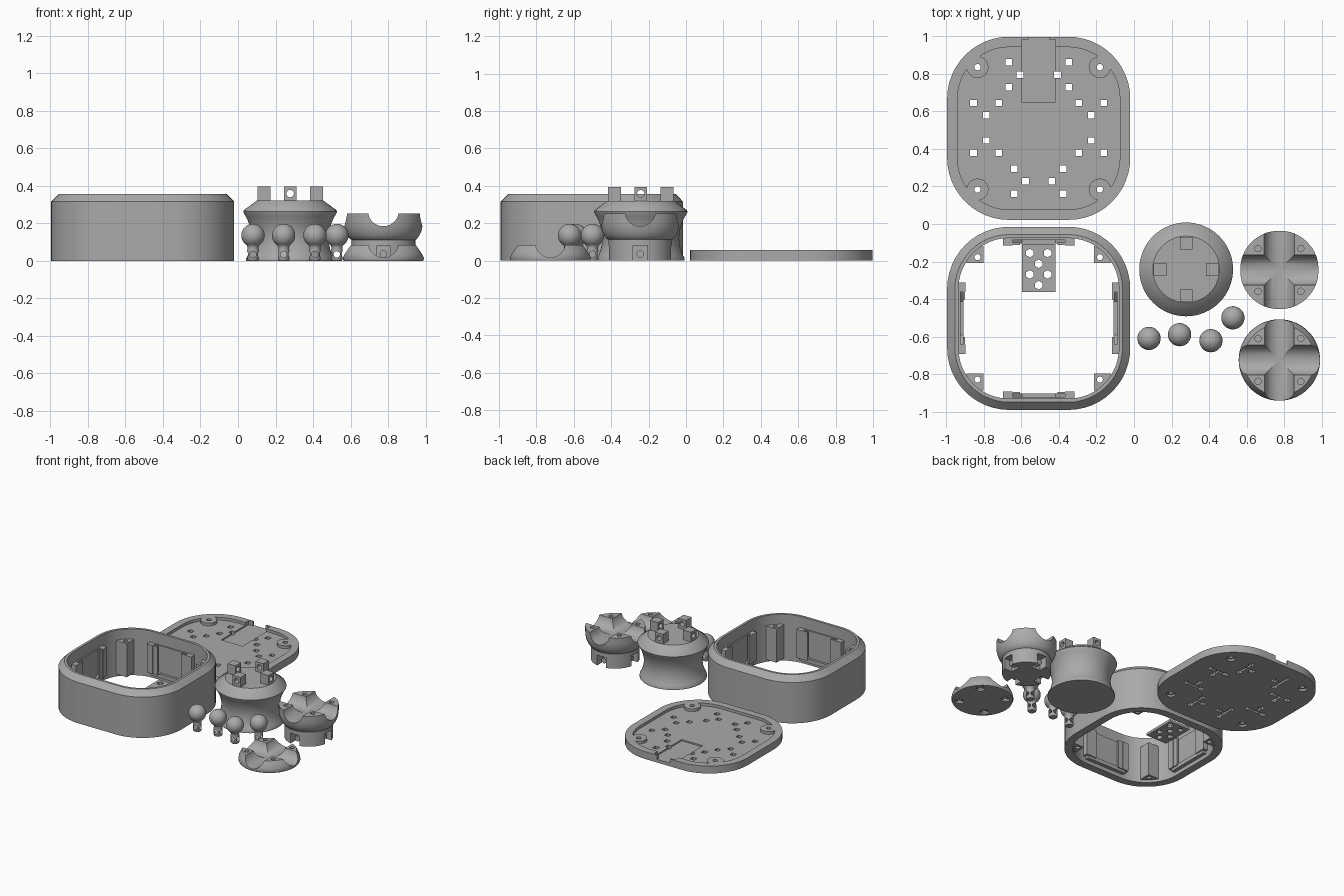
import bpy, bmesh, math
from mathutils import Matrix, Vector

cube = bpy.data.objects.get("Cube")
if cube:
    bpy.data.objects.remove(cube, do_unlink=True)

gray = bpy.data.materials.new("plain gray")
gray.use_nodes = True
gray.diffuse_color = (0.4, 0.4, 0.4, 1)
gray.node_tree.nodes["Principled BSDF"].inputs["Base Color"].default_value = (0.4, 0.4, 0.4, 1)


def finish(name, bm):
    bmesh.ops.recalc_face_normals(bm, faces=bm.faces)
    mesh = bpy.data.meshes.new(name)
    bm.to_mesh(mesh)
    bm.free()
    mesh.materials.append(gray)
    obj = bpy.data.objects.new(name, mesh)
    bpy.context.collection.objects.link(obj)
    return obj


def smooth(obj, angle=35):
    obj.data.shade_smooth()
    obj.data.set_sharp_from_angle(angle=math.radians(angle))


def add_box(bm, x, y, z, sx, sy, sz, turn=0):
    m = Matrix.Translation((x, y, z)) @ Matrix.Rotation(turn, 4, "Z") @ Matrix.Diagonal((sx, sy, sz, 1))
    bmesh.ops.create_cube(bm, size=1, matrix=m)


def add_rod(bm, center, r, length, axis="Z", sides=20, r2=None):
    turn = {"X": Matrix.Rotation(math.pi / 2, 4, "Y"), "Y": Matrix.Rotation(math.pi / 2, 4, "X"), "Z": Matrix()}[axis]
    bmesh.ops.create_cone(bm, cap_ends=True, segments=sides, radius1=r, radius2=r if r2 is None else r2,
                          depth=length, matrix=Matrix.Translation(center) @ turn)


def boolean(obj, bm, op="DIFFERENCE"):
    tool = finish("cutter", bm)
    mod = obj.modifiers.new("cut", "BOOLEAN")
    mod.object, mod.operation, mod.solver, mod.use_self = tool, op, "EXACT", True
    dg = bpy.context.evaluated_depsgraph_get()
    mesh = bpy.data.meshes.new_from_object(obj.evaluated_get(dg))
    obj.modifiers.clear()
    obj.data = mesh
    bpy.data.objects.remove(tool, do_unlink=True)


def rounded_square(cx, cy, half, r, z, n=12):
    pts = []
    for q in range(4):
        for i in range(n + 1):
            a = math.pi / 2 * (q + i / n)
            sx, sy = ((1, 1), (-1, 1), (-1, -1), (1, -1))[q]
            pts.append((cx + sx * (half - r) + r * math.cos(a), cy + sy * (half - r) + r * math.sin(a), z))
    return pts


def add_loft(bm, rings, closed=False):
    loops = [[bm.verts.new(p) for p in ring] for ring in rings]
    pairs = list(zip(loops, loops[1:])) + ([(loops[-1], loops[0])] if closed else [])
    for a, b in pairs:
        for i in range(len(a)):
            j = (i + 1) % len(a)
            bm.faces.new((a[i], a[j], b[j], b[i]))
    if not closed:
        bm.faces.new(loops[0])
        bm.faces.new(loops[-1])


def lathe(name, profile, cx, cy, sides=64):
    bm = bmesh.new()
    add_loft(bm, [[(cx + r * math.cos(math.tau * i / sides), cy + r * math.sin(math.tau * i / sides), z)
                   for i in range(sides)] for r, z in profile])
    return finish(name, bm)


CORNERS = [(sx, sy) for sx in (-1, 1) for sy in (-1, 1)]
SIDES = [(1, 0), (0, 1), (-1, 0), (0, -1)]
CX, CASE_Y, LID_Y, POST = -0.508, -0.503, 0.51, 0.326

# case wall with chamfered top
bm = bmesh.new()
add_loft(bm, [rounded_square(CX, CASE_Y, h, r, z) for h, r, z in
              ((0.488, 0.33, 0), (0.488, 0.33, 0.315), (0.447, 0.29, 0.357), (0.428, 0.27, 0.357), (0.428, 0.27, 0))],
         closed=True)
case = finish("case_wall", bm)

# corner screw posts
bm = bmesh.new()
for sx, sy in CORNERS:
    add_box(bm, CX + sx * 0.34, CASE_Y + sy * 0.34, 0.15, 0.09, 0.09, 0.26)
posts = finish("corner_posts", bm)
bm = bmesh.new()
for sx, sy in CORNERS:
    add_rod(bm, (CX + sx * POST, CASE_Y + sy * POST, 0.15), 0.016, 0.4)
boolean(posts, bm)
smooth(case)
smooth(posts)

# wall brackets: two rails, a sill with sloped ends and a thin backing on every wall
for k, side in enumerate(("left", "back", "right", "front")):
    bm = bmesh.new()
    for t in (-1, 1):
        add_box(bm, 0.412, t * 0.165, 0.16, 0.045, 0.05, 0.22)
        add_box(bm, 0.398, t * 0.13, 0.16, 0.012, 0.06, 0.22)
    add_box(bm, 0.424, 0, 0.16, 0.012, 0.33, 0.22)
    outline = [(-0.17, 0.03), (0.17, 0.03), (0.17, 0.13), (0.09, 0.06), (-0.09, 0.06), (-0.17, 0.13)]
    add_loft(bm, [[(x, y, z) for y, z in outline] for x in (0.40, 0.43)])
    bm.transform(Matrix.Translation((CX, CASE_Y, 0)) @ Matrix.Rotation(k * math.pi / 2, 4, "Z"))
    finish(side + "_bracket", bm)

# perforated vent plate lying in the case
bm = bmesh.new()
add_box(bm, CX, -0.235, 0.01, 0.178, 0.255, 0.02)
plate = finish("vent_plate", bm)
bm = bmesh.new()
for row in range(4):
    for x in ((-0.047, 0.047) if row % 2 == 0 else (0,)):
        add_rod(bm, (CX + x, -0.155 - row * 0.057, 0.01), 0.023, 0.1, sides=6)
boolean(plate, bm)

# lid: raised rim, sunken floor, screw bosses
bm = bmesh.new()
add_loft(bm, [rounded_square(CX, LID_Y, 0.488, 0.33, z) for z in (0, 0.057)])
lid = finish("lid", bm)
bm = bmesh.new()
add_loft(bm, [rounded_square(CX, LID_Y, 0.433, 0.275, z) for z in (0.036, 0.1)])
boolean(lid, bm)
bm = bmesh.new()
for sx, sy in CORNERS:
    add_rod(bm, (CX + sx * POST, LID_Y + sy * POST, 0.04), 0.058, 0.034, sides=32)
boolean(lid, bm, "UNION")
bm = bmesh.new()
add_box(bm, CX, 0.817, 0.07, 0.18, 0.335, 0.09)
add_box(bm, CX, 1.0, 0.07, 0.11, 0.06, 0.09)
for sx, sy in CORNERS:
    add_rod(bm, (CX + sx * POST, LID_Y + sy * POST, 0.05), 0.017, 0.2)
    add_rod(bm, (CX + sx * POST, LID_Y + sy * POST, 0), 0.032, 0.03)
# hanging slots under the lid: a T of three holes joined by grooves
tees = []
for s in (-1, 1):
    tees += [(s * 0.16, 0.795, -s, 0), (s * 0.13, 0.228, -s, 0), (s * 0.28, 0.645, 0, -1), (s * 0.28, 0.38, 0, 1)]
for x, y, dx, dy in tees:
    x += CX
    ends = [(x + dx * 0.06, y + dy * 0.065), (x + dy * 0.067, y + dx * 0.067), (x - dy * 0.067, y - dx * 0.067)]
    for ex, ey in ends:
        add_box(bm, ex, ey, 0.05, 0.036, 0.034, 0.2)
        add_box(bm, (x + ex) / 2, (y + ey) / 2, 0.005, abs(ex - x) + 0.016, abs(ey - y) + 0.016, 0.026)
boolean(lid, bm)
smooth(lid)

# waisted pedestal
px, py = 0.278, -0.242
waist = [(0.235, 0), (0.235, 0.012)]
waist += [(0.205 + 0.03 * ((0.12 - z) / 0.11) ** 2 if z < 0.12 else 0.205 + 0.043 * ((z - 0.12) / 0.135) ** 2, z)
          for z in (0.03, 0.06, 0.09, 0.12, 0.15, 0.18, 0.21, 0.235, 0.255)]
pedestal = lathe("pedestal", waist + [(0.25, 0.262), (0.247, 0.27), (0.178, 0.32)], px, py)
smooth(pedestal)

# four drilled tabs on the pedestal
bm = bmesh.new()
for dx, dy in SIDES:
    add_box(bm, px + dx * 0.14, py + dy * 0.14, 0.35, 0.068, 0.068, 0.09)
tabs = finish("pedestal_tabs", bm)
bm = bmesh.new()
for dx, dy in SIDES:
    add_rod(bm, (px + dx * 0.14, py + dy * 0.14, 0.358), 0.02, 0.2, "X" if dx else "Y")
boolean(tabs, bm)
smooth(tabs)


# ball clamps: crossed round channels leave four drilled pads
def clamp(name, profile, cx, cy, top, depth, notched):
    obj = lathe(name, profile, cx, cy)
    bm = bmesh.new()
    for axis in "XY":
        add_rod(bm, (cx, cy, top + 0.013), depth, 0.6, axis, 40)
    boolean(obj, bm)
    bm = bmesh.new()
    for sx, sy in CORNERS:
        p = Vector((cx + sx * 0.114, cy + sy * 0.114, top))
        add_rod(bm, p, 0.017, 0.14 if notched else 0.4)
        if not notched:
            add_rod(bm, (p.x, p.y, 0), 0.031, 0.03)
    if notched:
        for dx, dy in SIDES:
            add_box(bm, cx + dx * 0.155, cy + dy * 0.155, 0.03, 0.11 if dx else 0.076, 0.11 if dy else 0.076, 0.1)
            add_rod(bm, (cx + dx * 0.09, cy + dy * 0.09, 0.036), 0.02, 0.1, "X" if dx else "Y")
    boolean(obj, bm)
    smooth(obj)


clamp("tall_clamp", [(0.17, 0), (0.17, 0.112), (0.178, 0.116), (0.192, 0.135), (0.203, 0.16), (0.209, 0.19),
                     (0.21, 0.21), (0.21, 0.253)], 0.775, -0.245, 0.253, 0.082, True)
clamp("low_clamp", [(0.212, 0), (0.217, 0.012), (0.213, 0.035), (0.203, 0.06), (0.19, 0.084)],
      0.775, -0.725, 0.084, 0.08, False)

# ball studs with a cross hole through the stem
for n, (x, y) in enumerate(((0.08, -0.61), (0.243, -0.59), (0.41, -0.622), (0.527, -0.5))):
    ball = [(0.062 * math.sin(a), 0.135 - 0.062 * math.cos(a))
            for a in [math.radians(32 + i * 146 / 16) for i in range(17)]]
    stud = lathe("ball_stud_%d" % (n + 1), [(0.026, 0), (0.031, 0.006), (0.031, 0.055), (0.029, 0.07)] + ball, x, y, 32)
    bm = bmesh.new()
    for axis in "XY":
        add_rod(bm, (x, y, 0.034), 0.017, 0.2, axis)
    boolean(stud, bm)
    smooth(stud, 40)
